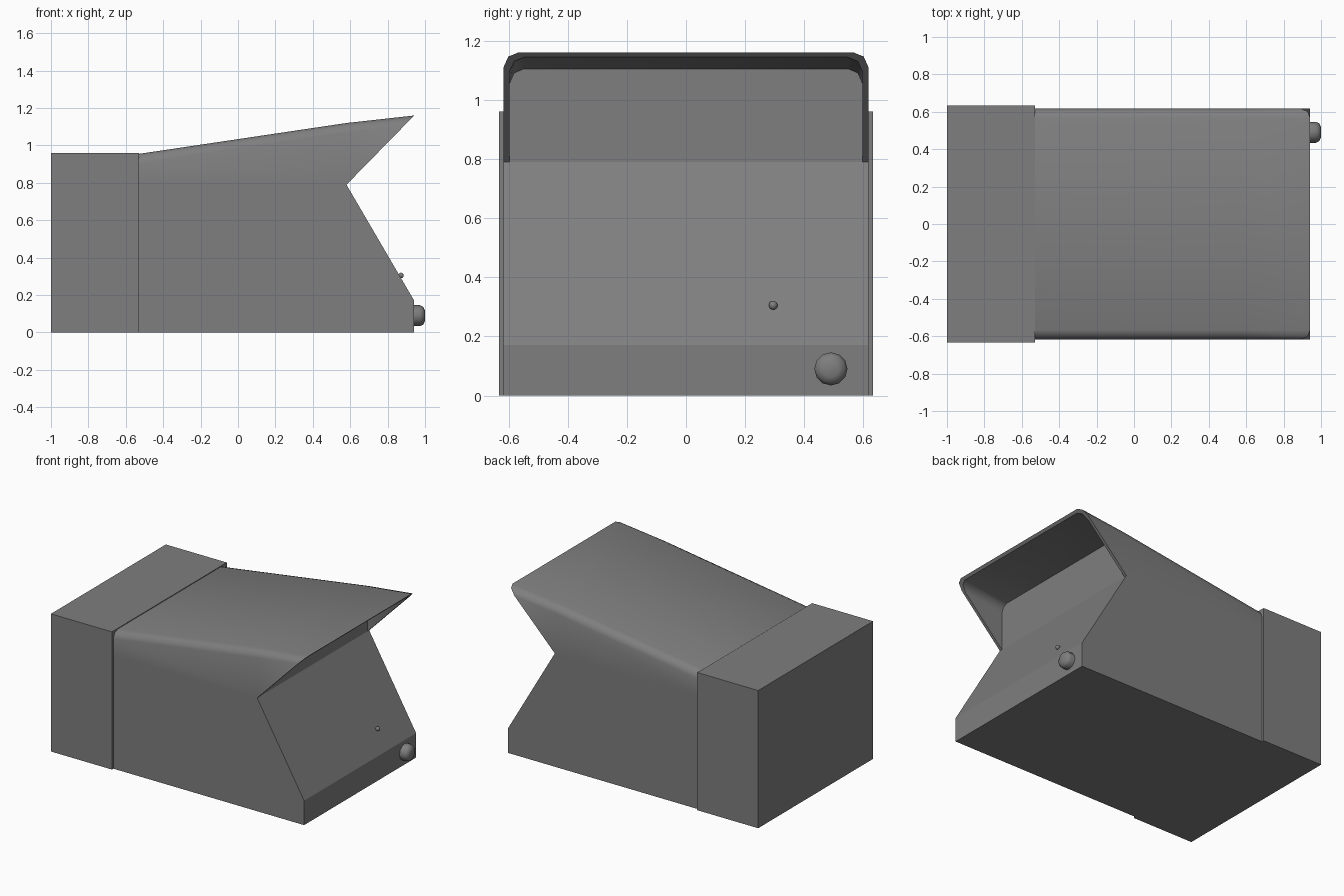
import bpy, bmesh, math
from mathutils import Matrix

if "Cube" in bpy.data.objects:
    bpy.data.objects.remove(bpy.data.objects["Cube"])

BACK, WAIST, WAIST_Z, TIP, TIP_Z = -0.53, 0.58, 0.79, 0.942, 1.16

# Dark grey casing colour
casing = bpy.data.materials.new("dark_grey")
casing.diffuse_color = (0.21, 0.21, 0.21, 1)
casing.use_nodes = True
casing.node_tree.nodes["Principled BSDF"].inputs["Base Color"].default_value = casing.diffuse_color


def finish(bm, name):
    bmesh.ops.remove_doubles(bm, verts=bm.verts, dist=0.0005)
    bmesh.ops.recalc_face_normals(bm, faces=bm.faces)
    mesh = bpy.data.meshes.new(name)
    bm.to_mesh(mesh)
    bm.free()
    mesh.materials.append(casing)
    ob = bpy.data.objects.new(name, mesh)
    bpy.context.collection.objects.link(ob)
    return ob


def arch(bm, half, top, x_of):
    """Arch-shaped ring with rounded upper corners; x_of(z) places it in depth."""
    right = [(half, WAIST_Z), (half, top - 0.05),
             (half - 0.016, top - 0.014), (half - 0.05, top)]
    pts = right + [(-y, z) for y, z in reversed(right)]
    return [bm.verts.new((x_of(z), y, z)) for y, z in pts]


def loft(bm, a, b):
    for i in range(len(a) - 1):
        quad = [a[i], a[i + 1], b[i + 1], b[i]]
        if (quad[0].co - quad[3].co).length < 1e-4:
            quad.pop()
        bm.faces.new(quad).smooth = True


def slant(z):
    return WAIST + (z - WAIST_Z) * (TIP - WAIST) / (TIP_Z - WAIST_Z)


# Rear box
bm = bmesh.new()
bmesh.ops.create_cube(bm, size=1, matrix=Matrix.Translation((-0.765, 0, 0.48))
                      @ Matrix.Diagonal((0.47, 1.266, 0.96, 1)))
finish(bm, "rear_box")

# Hooded body: outer arch lofted from the box to the slanted hood rim
bm = bmesh.new()
W, T = 0.617, 0.02
back = arch(bm, W, 0.955, lambda z: BACK)
mid = arch(bm, W, 1.12, lambda z: WAIST)
rim = arch(bm, W, TIP_Z, slant)
inner_rim = arch(bm, W - T, TIP_Z - 0.016, slant)
inner_mid = arch(bm, W - T, 1.105, lambda z: WAIST)
loft(bm, back, mid)
loft(bm, mid, rim)
loft(bm, inner_rim, inner_mid)
for i in range(len(rim) - 1):
    bm.faces.new([rim[i], rim[i + 1], inner_rim[i + 1], inner_rim[i]])
bm.faces.new(inner_mid)  # screen

# Lower body with the sloping control panel
low = [(BACK, 0), (TIP, 0), (TIP, 0.17)]
r, l = [[bm.verts.new((x, s * W, z)) for x, z in low] for s in (1, -1)]
for side, end in ((r, 0), (l, -1)):
    bm.faces.new(side + [mid[end], back[end]])
for i in range(2):
    bm.faces.new([r[i], r[i + 1], l[i + 1], l[i]])
bm.faces.new([r[2], mid[0], inner_mid[0], inner_mid[-1], mid[-1], l[2]])
bm.faces.new(back + [l[0], r[0]])
finish(bm, "hooded_body")

# Knob: rounded stub revolved around the x axis
bm = bmesh.new()
N = 12
rings = []
for x, rad in ((0.93, 0.056), (0.972, 0.056), (0.99, 0.048), (1.0, 0.028)):
    rings.append([bm.verts.new((x, 0.49 + rad * math.cos(2 * math.pi * k / N),
                                0.09 + rad * math.sin(2 * math.pi * k / N)))
                  for k in range(N)])
for a, b in zip(rings, rings[1:]):
    loft(bm, a + a[:1], b + b[:1])
bm.faces.new(rings[0])
bm.faces.new(rings[-1]).smooth = True
finish(bm, "knob")

# Indicator light on the sloping panel
bm = bmesh.new()
bmesh.ops.create_uvsphere(bm, u_segments=10, v_segments=6, radius=0.015,
                          matrix=Matrix.Translation((0.872, 0.295, 0.305)))
for f in bm.faces:
    f.smooth = True
finish(bm, "indicator_light")
